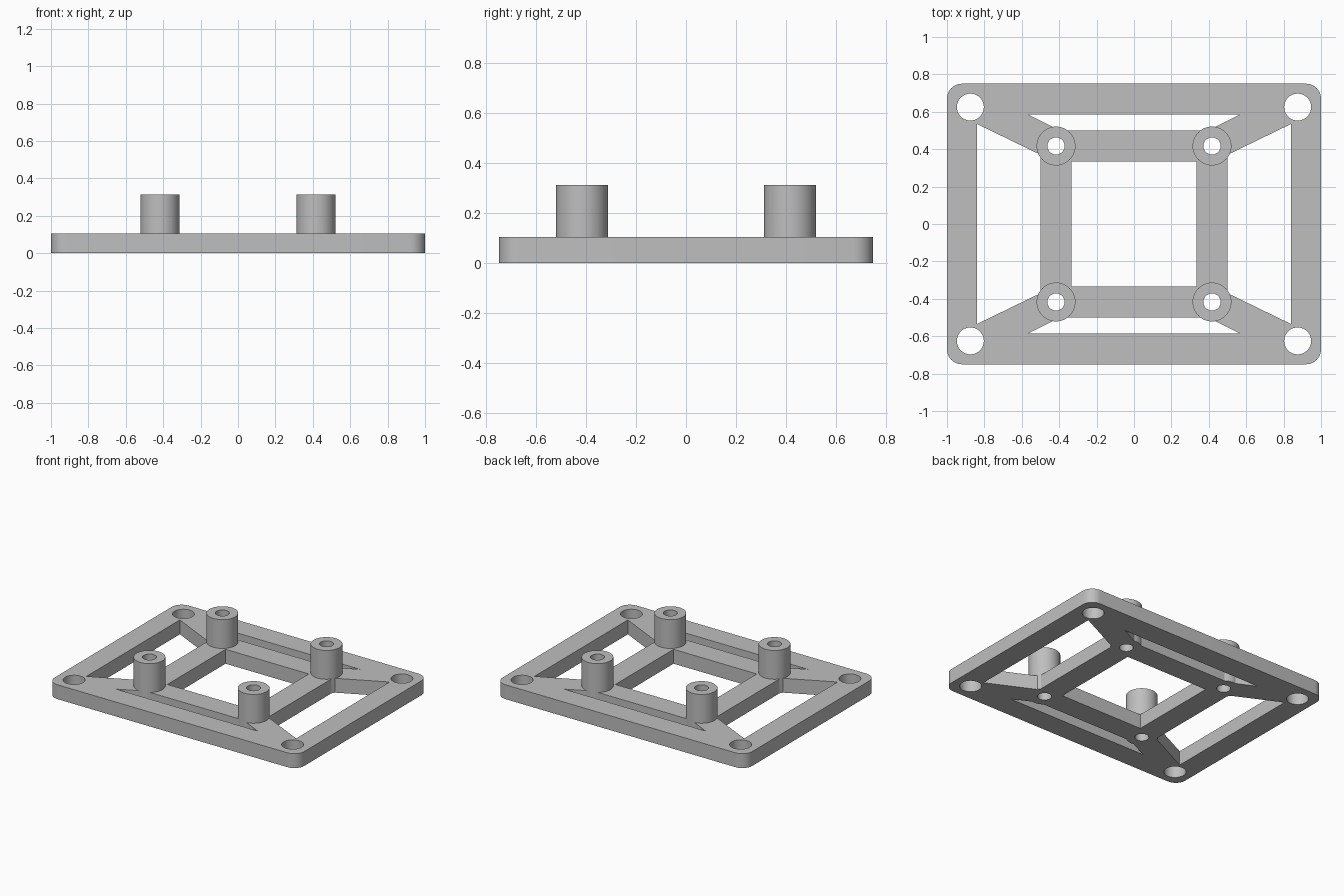
import bpy
import math
from math import cos, sin, pi

cube = bpy.data.objects.get("Cube")
if cube:
    bpy.data.objects.remove(cube, do_unlink=True)

PLATE_H, BOSS_H = 0.104, 0.3125
BOSS_POS, HOLE_X, HOLE_Y = 0.417, 0.875, 0.625
SIGNS = [(1, 1), (-1, 1), (-1, -1), (1, -1)]

grey = bpy.data.materials.new("light grey")
grey.use_nodes = True
colour = (0.52, 0.52, 0.52, 1)
grey.diffuse_color = colour
grey.node_tree.nodes["Principled BSDF"].inputs["Base Color"].default_value = colour


def prism(name, outlines, z0, z1):
    """Solid prisms, one per counter-clockwise outline."""
    verts, faces = [], []
    for pts in outlines:
        b, n = len(verts), len(pts)
        verts += [(x, y, z0) for x, y in pts] + [(x, y, z1) for x, y in pts]
        faces.append([b + i for i in reversed(range(n))])
        faces.append([b + n + i for i in range(n)])
        for i in range(n):
            j = (i + 1) % n
            faces.append([b + i, b + j, b + n + j, b + n + i])
    mesh = bpy.data.meshes.new(name)
    mesh.from_pydata(verts, [], faces)
    mesh.materials.append(grey)
    ob = bpy.data.objects.new(name, mesh)
    bpy.context.collection.objects.link(ob)
    return ob


def circle(x, y, r, n=48):
    return [(x + r * cos(2 * pi * i / n), y + r * sin(2 * pi * i / n)) for i in range(n)]


def rounded_rect(hx, hy, r, steps=10):
    pts = []
    for k, (sx, sy) in enumerate(SIGNS):
        for i in range(steps + 1):
            a = (k + i / steps) * pi / 2
            pts.append((sx * (hx - r) + r * cos(a), sy * (hy - r) + r * sin(a)))
    return pts


def turned(pts):
    return [(-x, -y) for x, y in pts]


def combine(target, tool, operation):
    mod = target.modifiers.new(operation.lower(), 'BOOLEAN')
    mod.operation, mod.object, mod.solver = operation, tool, 'EXACT'
    bpy.context.view_layer.objects.active = target
    bpy.ops.object.modifier_apply(modifier=mod.name)
    bpy.data.objects.remove(tool, do_unlink=True)


# Rounded base plate
plate = prism("mounting_plate", [rounded_rect(1, 0.75, 0.08)], 0, PLATE_H)

# Central window and the four tapered openings around the inner frame
side = [(0.5, -0.37), (0.84, -0.535), (0.84, 0.535), (0.5, 0.37)]
back = [(-0.394, 0.5), (0.394, 0.5), (0.567, 0.585), (-0.567, 0.585)]
window = [(sx * 0.333, sy * 0.333) for sx, sy in SIGNS]
openings = prism("openings", [window, side, turned(side), back, turned(back)], -0.1, 0.2)
combine(plate, openings, 'DIFFERENCE')

# Standoff posts
posts = prism("posts", [circle(sx * BOSS_POS, sy * BOSS_POS, 0.104) for sx, sy in SIGNS], 0, BOSS_H)
combine(plate, posts, 'UNION')

# Corner mounting holes and post bores
holes = [circle(sx * HOLE_X, sy * HOLE_Y, 0.072) for sx, sy in SIGNS]
holes += [circle(sx * BOSS_POS, sy * BOSS_POS, 0.046) for sx, sy in SIGNS]
combine(plate, prism("bores", holes, -0.1, 0.5), 'DIFFERENCE')

# Smooth the round walls, keep the edges crisp
bpy.ops.object.select_all(action='DESELECT')
plate.select_set(True)
bpy.context.view_layer.objects.active = plate
bpy.ops.object.shade_smooth_by_angle(angle=math.radians(30))
